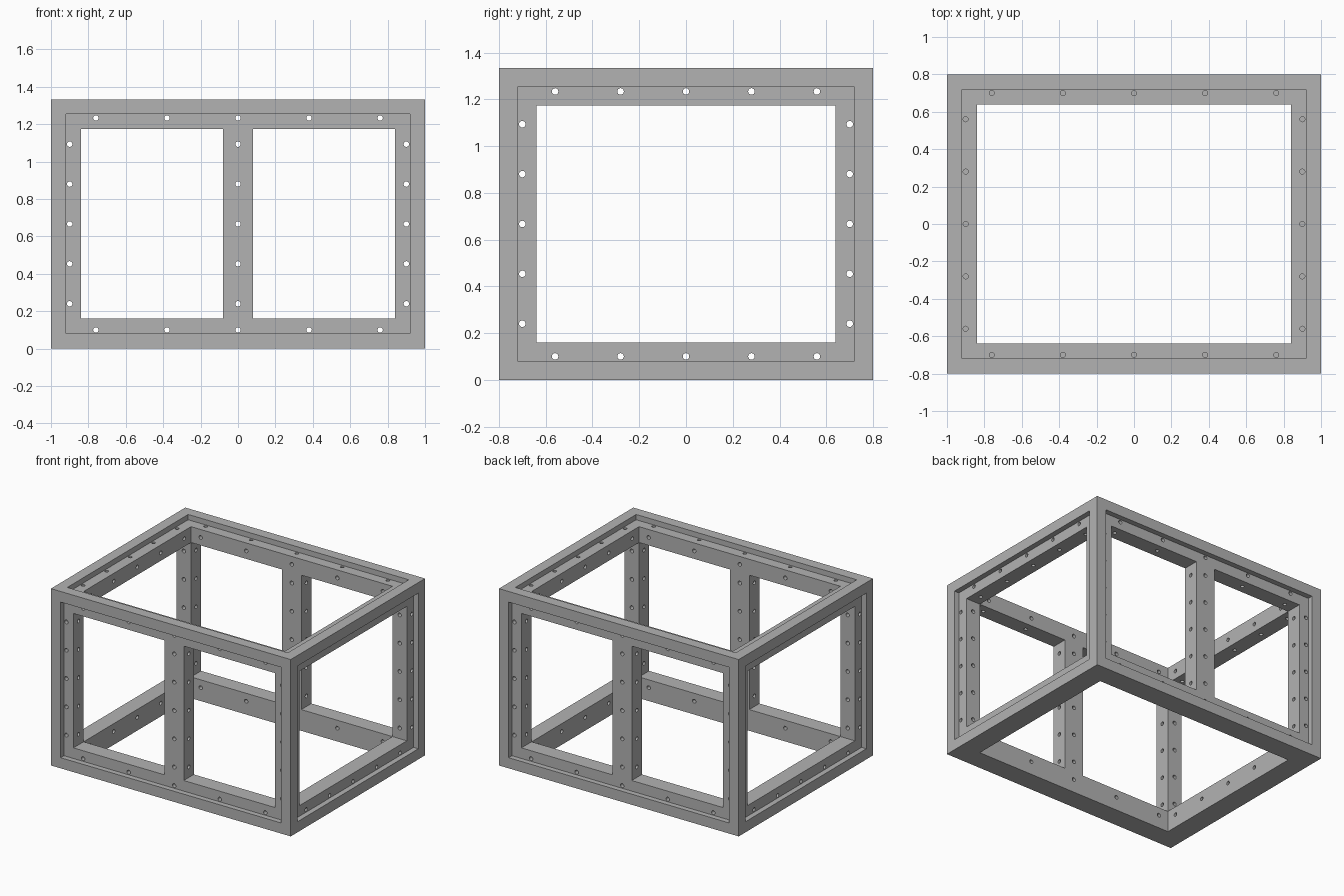
import bpy, bmesh, math
from mathutils import Matrix, Vector

if "Cube" in bpy.data.objects:
    bpy.data.objects.remove(bpy.data.objects["Cube"], do_unlink=True)

W, D, H = 1.0, 0.8, 4 / 3      # half width, half depth, full height
BEAM, RIM, STEP = 0.16, 0.08, 0.04
FAR = 0.1                      # overshoot of the cutters
MID = (BEAM + STEP) / 2        # hole line, measured from the outside

steel = bpy.data.materials.new("grey_steel")
steel.use_nodes = True
grey = (0.45, 0.45, 0.45, 1)
steel.diffuse_color = grey
steel.node_tree.nodes["Principled BSDF"].inputs["Base Color"].default_value = grey


def new_object(name, bm):
    mesh = bpy.data.meshes.new(name)
    bm.to_mesh(mesh)
    bm.free()
    obj = bpy.data.objects.new(name, mesh)
    mesh.materials.append(steel)
    bpy.context.collection.objects.link(obj)
    return obj


def box(name, low, high):
    low, high = Vector(low), Vector(high)
    bm = bmesh.new()
    place = Matrix.Translation((low + high) / 2) @ Matrix.Diagonal((high - low).to_4d())
    bmesh.ops.create_cube(bm, size=1, matrix=place)
    return new_object(name, bm)


def drills(name, centres, axis, radius, length):
    turn = Vector((0, 0, 1)).rotation_difference(Vector(axis)).to_matrix().to_4x4()
    bm = bmesh.new()
    for c in centres:
        bmesh.ops.create_cone(bm, cap_ends=True, segments=20, radius1=radius, radius2=radius,
                              depth=length, matrix=Matrix.Translation(c) @ turn)
    return new_object(name, bm)


def cut(target, cutter):
    cutter.hide_render = True
    bpy.context.view_layer.objects.active = target
    mod = target.modifiers.new("cut", 'BOOLEAN')
    mod.operation, mod.solver, mod.object = 'DIFFERENCE', 'EXACT', cutter
    bpy.ops.object.modifier_apply(modifier=mod.name)
    bpy.data.objects.remove(cutter, do_unlink=True)


frame = box("frame", (-W, -D, 0), (W, D, H))

# Openings through the sides, the top and bottom, and either side of the middle posts
ix, iy, iz = W - BEAM, D - BEAM, H - BEAM
cut(frame, box("side_opening", (-W - FAR, -iy, BEAM), (W + FAR, iy, iz)))
cut(frame, box("top_opening", (-ix, -iy, -FAR), (ix, iy, H + FAR)))
for x0, x1 in ((-ix, -BEAM / 2), (BEAM / 2, ix)):
    cut(frame, box("front_opening", (x0, -D - FAR, BEAM), (x1, D + FAR, iz)))

# Panel rebates on every face but the bottom
rx, ry, rz = W - RIM, D - RIM, H - RIM
for s in (-1, 1):
    a, b = sorted((s * (W - STEP), s * (W + FAR)))
    cut(frame, box("side_rebate", (a, -ry, RIM), (b, ry, rz)))
    a, b = sorted((s * (D - STEP), s * (D + FAR)))
    cut(frame, box("front_rebate", (-rx, a, RIM), (rx, b, rz)))
cut(frame, box("top_rebate", (-rx, -ry, H - STEP), (rx, ry, H + FAR)))


# Five evenly spaced screw holes along each beam
def spread(low, high):
    low, high = low + RIM, high - RIM
    return [low + (high - low) * i / 4 for i in range(5)]


xs, ys, zs = spread(-ix, ix), spread(-iy, iy), spread(BEAM, iz)
hx, hy = W - MID, D - MID
levels = (MID, H - MID)
front = [(x, 0, z) for x in xs for z in levels]
front += [(x, 0, z) for x in (-hx, 0, hx) for z in zs]
side = [(0, y, z) for y in ys for z in levels]
side += [(0, y, z) for y in (-hy, hy) for z in zs]
top = [(x, y, H - MID) for x in xs for y in (-hy, hy)]
top += [(x, y, H - MID) for x in (-hx, hx) for y in ys]
cut(frame, drills("front_holes", front, (0, 1, 0), 0.0145, 2 * D + FAR))
cut(frame, drills("side_holes", side, (1, 0, 0), 0.014, 2 * W + FAR))
cut(frame, drills("top_holes", top, (0, 0, 1), 0.0135, BEAM - 0.02))

# Smooth hole walls, crisp edges
frame.select_set(True)
bpy.context.view_layer.objects.active = frame
bpy.ops.object.shade_smooth_by_angle(angle=math.radians(30))
